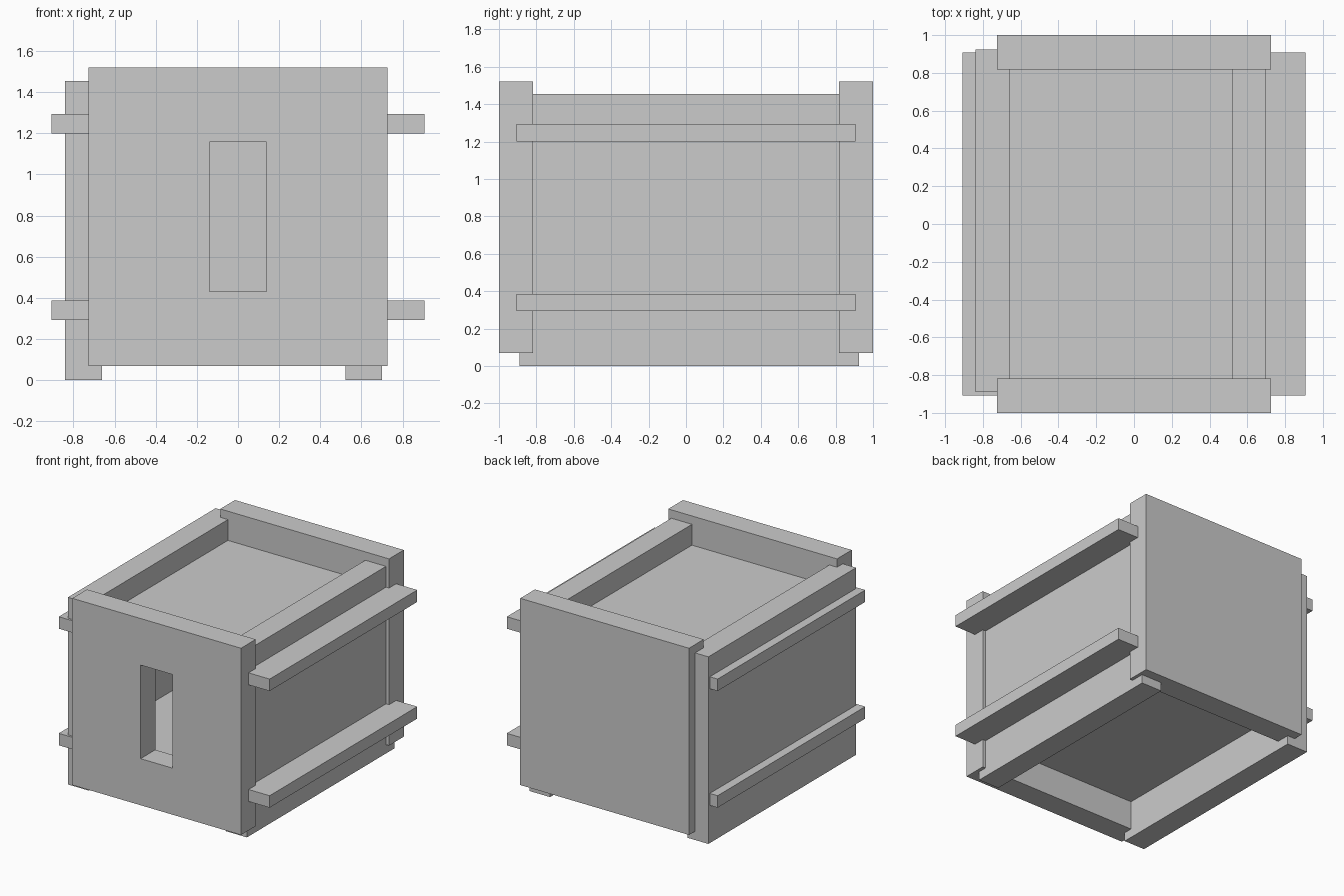
import bpy, bmesh

if "Cube" in bpy.data.objects:
    bpy.data.objects.remove(bpy.data.objects["Cube"])


def make_object(name, bm):
    bmesh.ops.recalc_face_normals(bm, faces=bm.faces)
    mesh = bpy.data.meshes.new(name)
    bm.to_mesh(mesh)
    bm.free()
    obj = bpy.data.objects.new(name, mesh)
    bpy.context.collection.objects.link(obj)
    return obj


def board(name, x, y, z):
    """Rectangular board given its (min, max) range on each axis."""
    bm = bmesh.new()
    bmesh.ops.create_cube(bm, size=1)
    for v in bm.verts:
        v.co = [r[0] if c < 0 else r[1] for c, r in zip(v.co, (x, y, z))]
    return make_object(name, bm)


def slotted_board(name, x, y, z, slot_x, slot_z):
    """Upright board with a rectangular opening through its thickness."""
    bm = bmesh.new()

    def ring(rx, rz, depth):
        return [bm.verts.new((rx[i], depth, rz[j]))
                for i, j in ((0, 0), (1, 0), (1, 1), (0, 1))]

    rings = [ring(x, z, y[0]), ring(x, z, y[1]),
             ring(slot_x, slot_z, y[1]), ring(slot_x, slot_z, y[0])]
    for a, b in zip(rings, rings[1:] + rings[:1]):
        for i in range(4):
            j = (i + 1) % 4
            bm.faces.new((a[i], a[j], b[j], b[i]))
    return make_object(name, bm)


# End panels, the front one with its opening
end_x, end_z = (-0.726, 0.726), (0.068, 1.52)
slotted_board("front_panel", end_x, (-1.0, -0.819), end_z,
              (-0.138, 0.138), (0.43, 1.158))
board("back_panel", end_x, (0.819, 1.0), end_z)

# Side panels, slightly off-centre
for name, x in (("left_panel", (-0.84, -0.66)), ("right_panel", (0.522, 0.70))):
    board(name, x, (-0.89, 0.925), (0.0, 1.455))

# Floor and lid boards that stick out through both sides
for name, z in (("floor_board", 0.293), ("lid_board", 1.20)):
    board(name, (-0.907, 0.907), (-0.907, 0.907), (z, z + 0.093))
